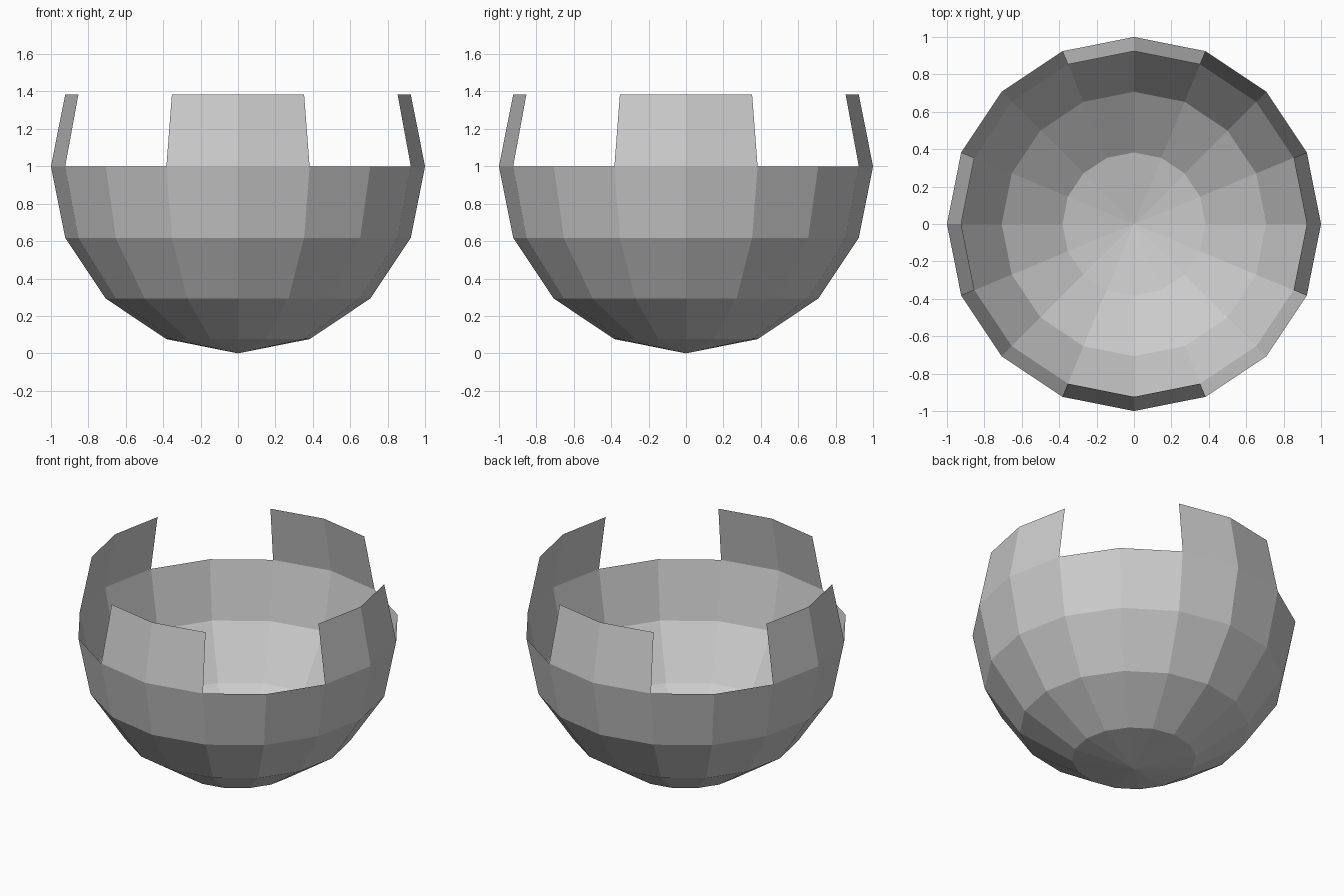
import bpy
import bmesh
from math import atan2, pi

cube = bpy.data.objects.get("Cube")
if cube:
    bpy.data.objects.remove(cube, do_unlink=True)

SEGMENTS, RINGS, RADIUS = 16, 8, 1.0

# Plain grey material
grey = bpy.data.materials.new("plain_grey")
grey.use_nodes = True
colour = (0.6, 0.6, 0.6, 1)
grey.diffuse_color = colour
grey.node_tree.nodes["Principled BSDF"].inputs["Base Color"].default_value = colour


def is_open(face):
    """True above the tab ring, and in the diagonal gaps between the tabs."""
    c = face.calc_center_median()
    if c.z < 0:
        return False
    if c.z > 0.35:
        return True
    # angle away from the nearest x or y axis
    turn = atan2(c.y, c.x) % (pi / 2)
    return min(turn, pi / 2 - turn) > pi / 8


# Open bowl: faceted sphere shell, cut down to a hemisphere with four rim tabs
bm = bmesh.new()
bmesh.ops.create_uvsphere(bm, u_segments=SEGMENTS, v_segments=RINGS, radius=RADIUS)
bmesh.ops.delete(bm, geom=[f for f in bm.faces if is_open(f)], context='FACES')
bmesh.ops.translate(bm, verts=bm.verts, vec=(0, 0, RADIUS))

mesh = bpy.data.meshes.new("tabbed_bowl")
bm.to_mesh(mesh)
bm.free()
mesh.materials.append(grey)
bowl = bpy.data.objects.new("tabbed_bowl", mesh)
bpy.context.collection.objects.link(bowl)
